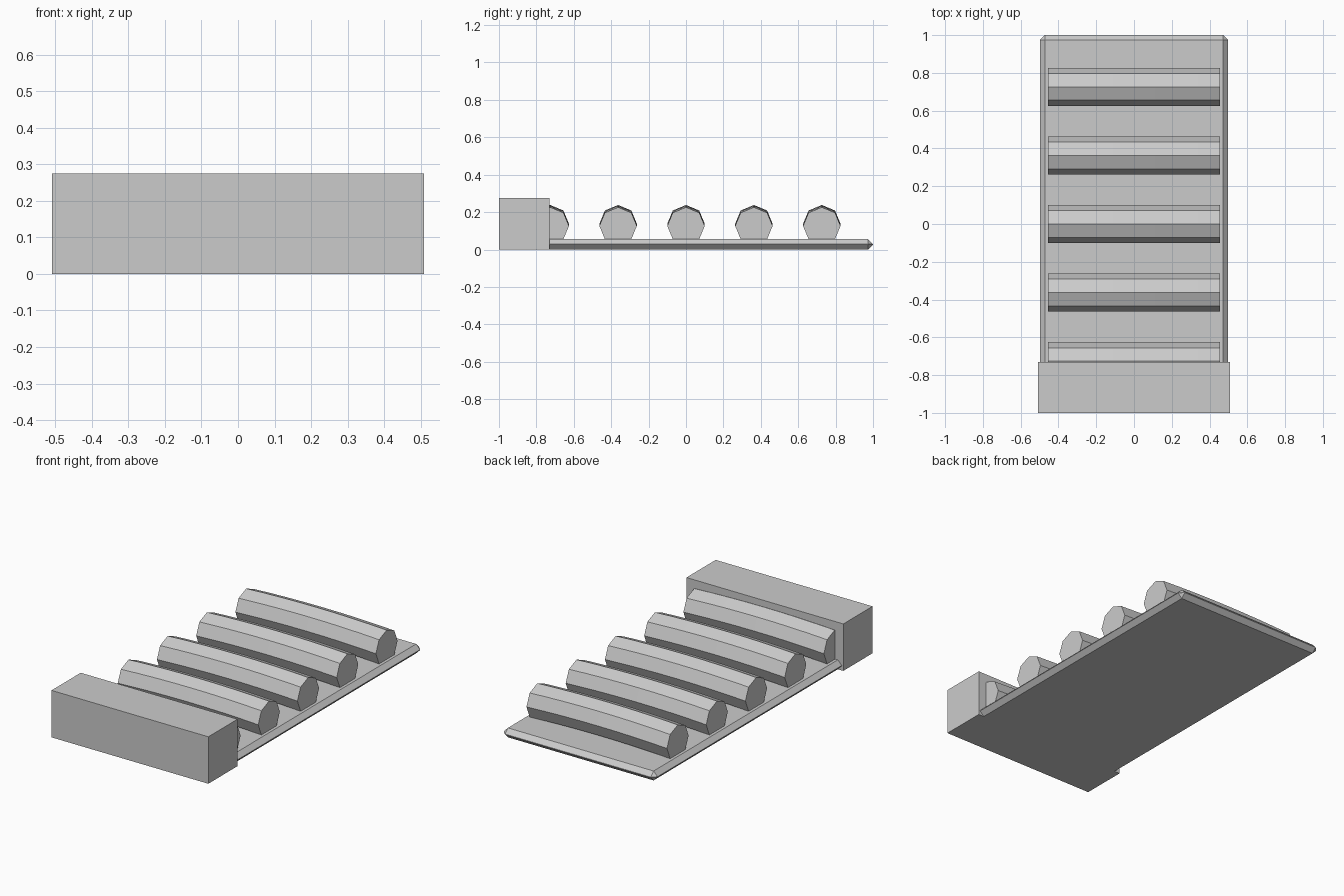
import bpy, bmesh, math

if "Cube" in bpy.data.objects:
    bpy.data.objects.remove(bpy.data.objects["Cube"])

PITCH = 0.363       # spacing between rollers
HALF_LEN = 0.455    # roller half length
RADIUS = 0.1
SEGMENTS = 8        # divisions along each roller
ARCH = 0.012        # rise at the middle of each roller


def finish(name, bm):
    bmesh.ops.recalc_face_normals(bm, faces=bm.faces)
    mesh = bpy.data.meshes.new(name)
    bm.to_mesh(mesh)
    bm.free()
    obj = bpy.data.objects.new(name, mesh)
    bpy.context.collection.objects.link(obj)
    return obj


def box(name, lo, hi, bevel=0.0):
    bm = bmesh.new()
    bmesh.ops.create_cube(bm, size=1)
    for v in bm.verts:
        for i in range(3):
            v.co[i] = hi[i] if v.co[i] > 0 else lo[i]
    if bevel:
        bmesh.ops.bevel(bm, geom=bm.edges[:], offset=bevel, segments=1,
                        affect='EDGES', clamp_overlap=True)
    return finish(name, bm)


def roller(name, y, z):
    # Octagonal bar, gently arched upwards in the middle
    bm = bmesh.new()
    rings = []
    for s in range(SEGMENTS + 1):
        t = 2 * s / SEGMENTS - 1
        lift = ARCH * (1 - t * t)
        rings.append([bm.verts.new((t * HALF_LEN,
                                    y + RADIUS * math.cos(a * math.pi / 4),
                                    z + lift + RADIUS * math.sin(a * math.pi / 4)))
                      for a in range(8)])
    for r0, r1 in zip(rings, rings[1:]):
        for a in range(8):
            b = (a + 1) % 8
            bm.faces.new((r0[a], r0[b], r1[b], r1[a]))
    bm.faces.new(rings[0])
    bm.faces.new(rings[-1])
    return finish(name, bm)


# Thin base slab with chamfered rim
box("base_slab", (-0.498, -0.995, 0.0), (0.498, 1.0, 0.055), bevel=0.026)

# Solid block across the front end
box("front_block", (-0.508, -1.0, 0.0), (0.508, -0.73, 0.275))

# Row of bars, the first one half sunk into the block
for i in range(5):
    roller(f"roller_{i + 1}", (i - 2) * PITCH, 0.126)
